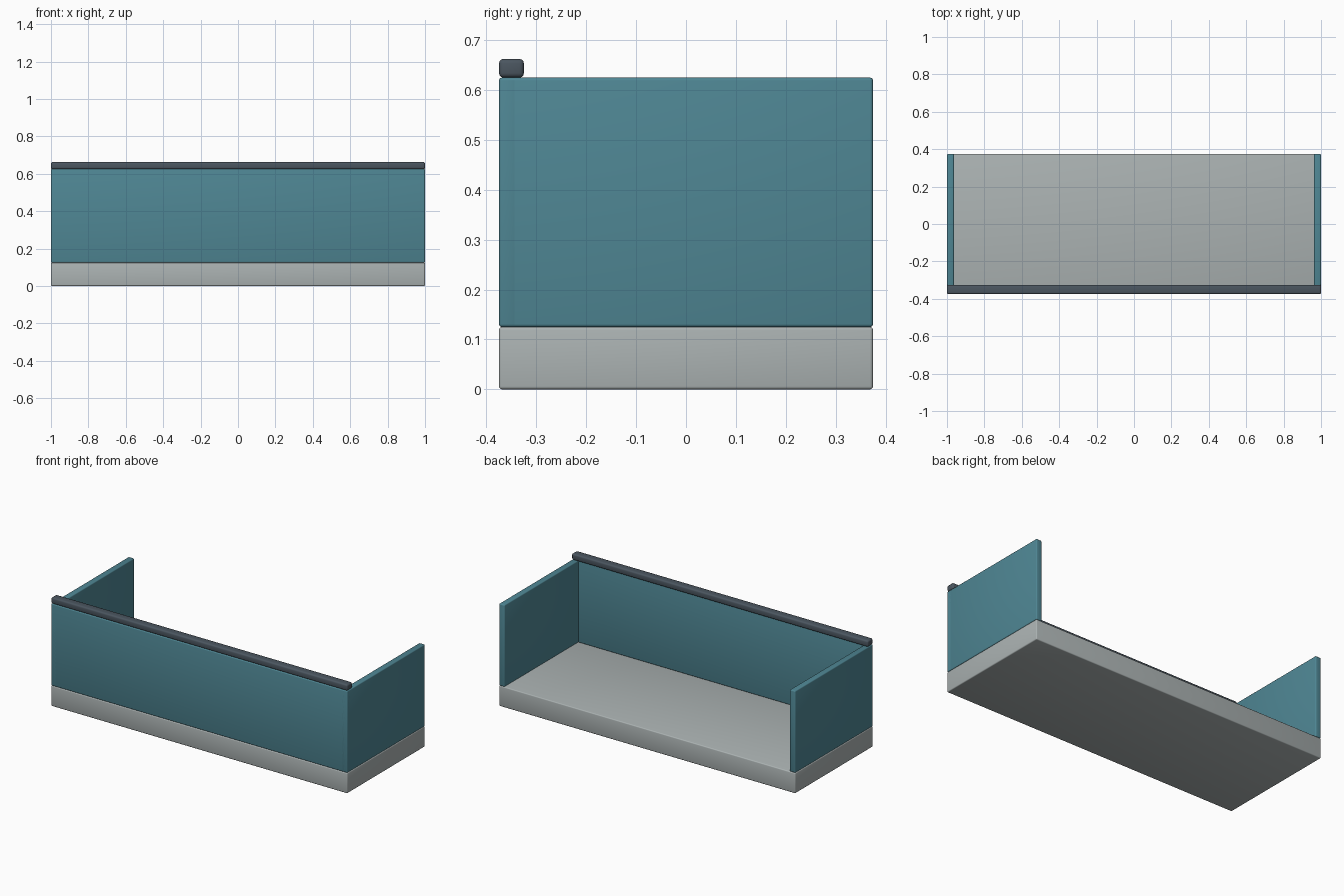
import bpy

cube = bpy.data.objects.get("Cube")
if cube:
    bpy.data.objects.remove(cube, do_unlink=True)


def material(name, colour):
    mat = bpy.data.materials.new(name)
    mat.use_nodes = True
    mat.diffuse_color = (*colour, 1)
    mat.node_tree.nodes["Principled BSDF"].inputs["Base Color"].default_value = (*colour, 1)
    return mat


concrete = material("pale grey", (0.41, 0.45, 0.45))
teal = material("teal", (0.078, 0.24, 0.296))
slate = material("dark slate", (0.07, 0.093, 0.117))


def rounded_box(name, low, high, mat, radius=0.006):
    """Box between two corners with softly rounded edges."""
    bpy.ops.mesh.primitive_cube_add(size=1, location=[(a + b) / 2 for a, b in zip(low, high)])
    obj = bpy.context.object
    obj.name = name
    obj.scale = [b - a for a, b in zip(low, high)]
    bpy.ops.object.transform_apply(location=False, rotation=False, scale=True)
    obj.data.materials.append(mat)
    bevel = obj.modifiers.new("rounded_edges", "BEVEL")
    bevel.width = radius
    bevel.segments = 3
    bpy.ops.object.modifier_apply(modifier=bevel.name)
    bpy.ops.object.shade_smooth_by_angle()
    return obj


# Overall sizes
X, Y = 1.0, 0.375
BASE, TOP, WALL = 0.125, 0.625, 0.0375

# Floor slab
rounded_box("floor_slab", (-X, -Y, 0), (X, Y, BASE), concrete)

# Front wall and the two side walls
rounded_box("front_wall", (-X, -Y, BASE), (X, -Y + WALL, TOP), teal)
for side, x in (("right", -X), ("left", X - WALL)):
    rounded_box(side + "_wall", (x, -Y, BASE), (x + WALL, Y, TOP), teal)

# Handrail along the top of the front wall
rounded_box("handrail", (-X, -Y, TOP), (X, -Y + 0.05, TOP + WALL), slate, 0.009)
